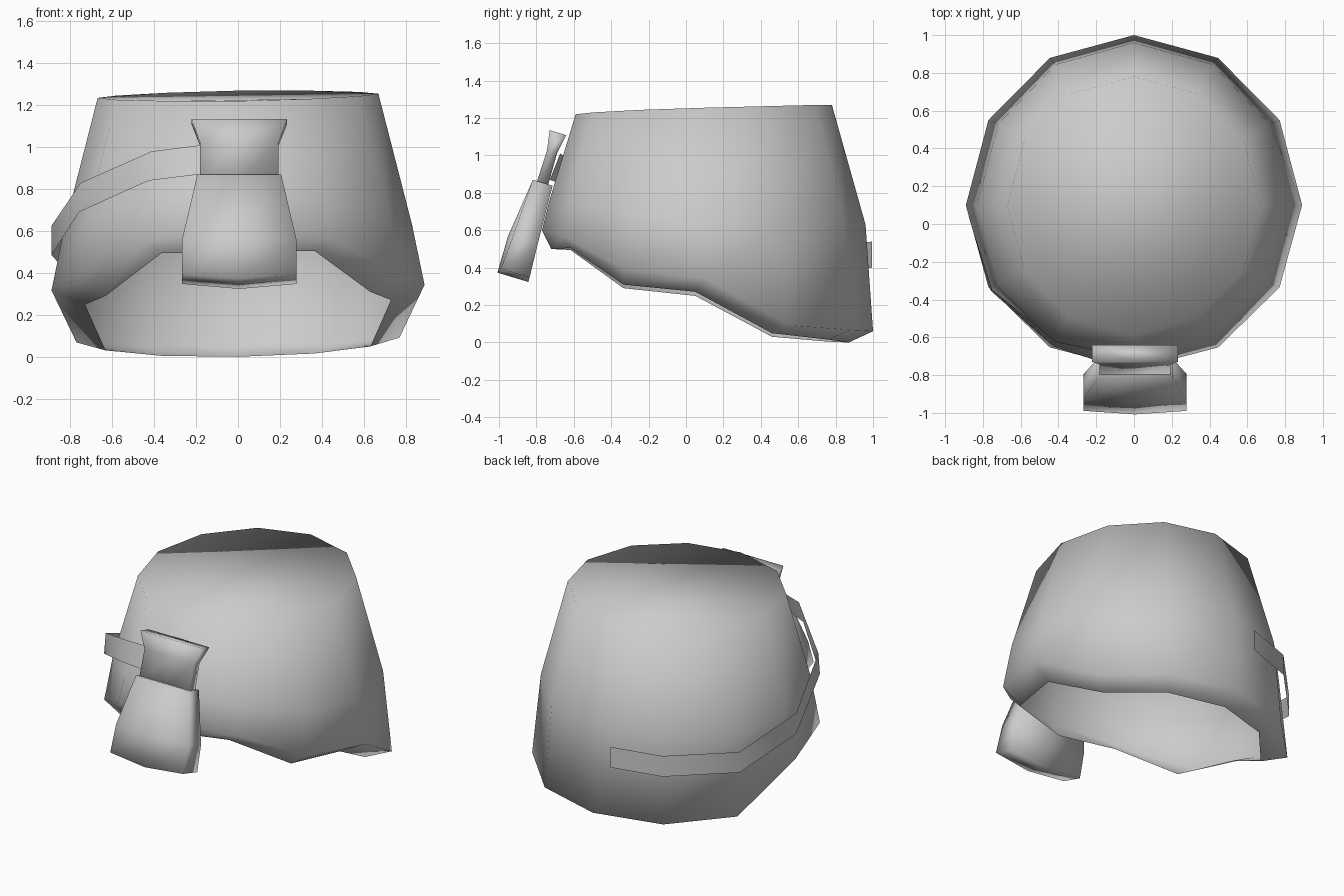
import bpy
from math import sin, cos, radians
from mathutils import Vector

cube = bpy.data.objects.get("Cube")
if cube:
    bpy.data.objects.remove(cube, do_unlink=True)

# One plain colour for everything
GREY = (0.6, 0.6, 0.6, 1)
grey = bpy.data.materials.new("plain grey")
grey.use_nodes = True
grey.diffuse_color = GREY
grey.node_tree.nodes["Principled BSDF"].inputs["Base Color"].default_value = GREY


def make(name, verts, faces):
    mesh = bpy.data.meshes.new(name)
    mesh.from_pydata(verts, [], faces)
    mesh.materials.append(grey)
    mesh.shade_smooth()
    obj = bpy.data.objects.new(name, mesh)
    bpy.context.collection.objects.link(obj)
    return obj


def bridge(rows, n):
    """Quads between consecutive closed rings of n points."""
    return [(r * n + i, r * n + (i + 1) % n, (r + 1) * n + (i + 1) % n, (r + 1) * n + i)
            for r in range(rows - 1) for i in range(n)]


# Body: open below, closed on top; twelve-sided rings as half width, centre y,
# front reach, back reach, and heights going from the front round to the back
SIDES = 12
rings = [
    (0.73, 0.05, 0.77, 0.82, (0.50, 0.50, 0.30, 0.26, 0.04, 0.01, 0.0)),
    (0.89, 0.10, 0.87, 0.90, (0.60, 0.56, 0.38, 0.33, 0.08, 0.06, 0.06)),
    (0.83, 0.10, 0.83, 0.86, (0.76, 0.74, 0.68, 0.62, 0.62, 0.63, 0.63)),
    (0.67, 0.10, 0.69, 0.68, (1.22, 1.225, 1.235, 1.245, 1.255, 1.265, 1.27)),
]
verts = []
for width, mid, front, back, heights in rings:
    for i in range(SIDES):
        a = radians(30 * i)
        c = cos(a)
        x = width * sin(a)
        y = mid - c * (front if c > 0 else back)
        verts.append((x, y, heights[min(i, SIDES - i)] + 0.015 * x))
lid = tuple(range(3 * SIDES, 4 * SIDES))
make("body", verts, bridge(len(rings), SIDES) + [lid])

# Pouch: six-sided sections along a leaning axis
top = Vector((0.006, -0.685, 1.122))
down = Vector((0, -0.29, -0.957))
out = Vector((0, -0.957, 0.29))
side = Vector((1, 0, 0))


def pouch_part(name, sections):
    pts = []
    for t, w, d, bulge, drop in sections:
        for sx, sd in ((-1, 1), (0, 1), (1, 1), (1, -1), (0, -1), (-1, -1)):
            depth = d + (bulge if sx == 0 and sd > 0 else 0)
            along = t + (drop if sx == 0 else 0)
            pts.append(top + down * along + side * (sx * w) + out * (sd * depth))
    n = 6
    last = (len(sections) - 1) * n
    ends = [(0, 5, 4, 1), (1, 4, 3, 2),
            (last, last + 1, last + 4, last + 5), (last + 1, last + 2, last + 3, last + 4)]
    faces = [f[::-1] for f in bridge(len(sections), n)] + [f[::-1] for f in ends]
    return make(name, pts, faces)


pouch_part("pouch_neck", [(0, 0.228, 0.046, 0, 0), (0.11, 0.188, 0.028, 0, 0),
                          (0.31, 0.188, 0.032, 0, 0)])
pouch_part("pouch_bag", [(0.28, 0.2, 0.055, 0, 0), (0.61, 0.273, 0.07, 0.025, 0),
                         (0.785, 0.273, 0.08, 0.012, 0.025)])

# Strap: a ribbon from behind the pouch round one side to the back, leaning
# inwards near the pouch; each point has its lean last
path = [(0.0, -0.70, 0.94, 0.028), (-0.18, -0.70, 0.94, 0.028), (-0.42, -0.635, 0.91, 0.015),
        (-0.755, -0.35, 0.76, 0.005), (-0.89, 0.09, 0.555, 0), (-0.785, 0.55, 0.44, 0),
        (-0.45, 0.895, 0.455, 0), (-0.13, 0.995, 0.47, 0)]
centre = Vector((0, 0.1, 0))
up = Vector((0, 0, 0.07))
verts = []
for x, y, z, tilt in path:
    p = Vector((x, y, z))
    lean = Vector((x, y - 0.1, 0)).normalized() * tilt
    verts += [p - up + lean, p + up - lean]
make("strap", verts, [(2 * i, 2 * i + 1, 2 * i + 3, 2 * i + 2) for i in range(len(path) - 1)])
